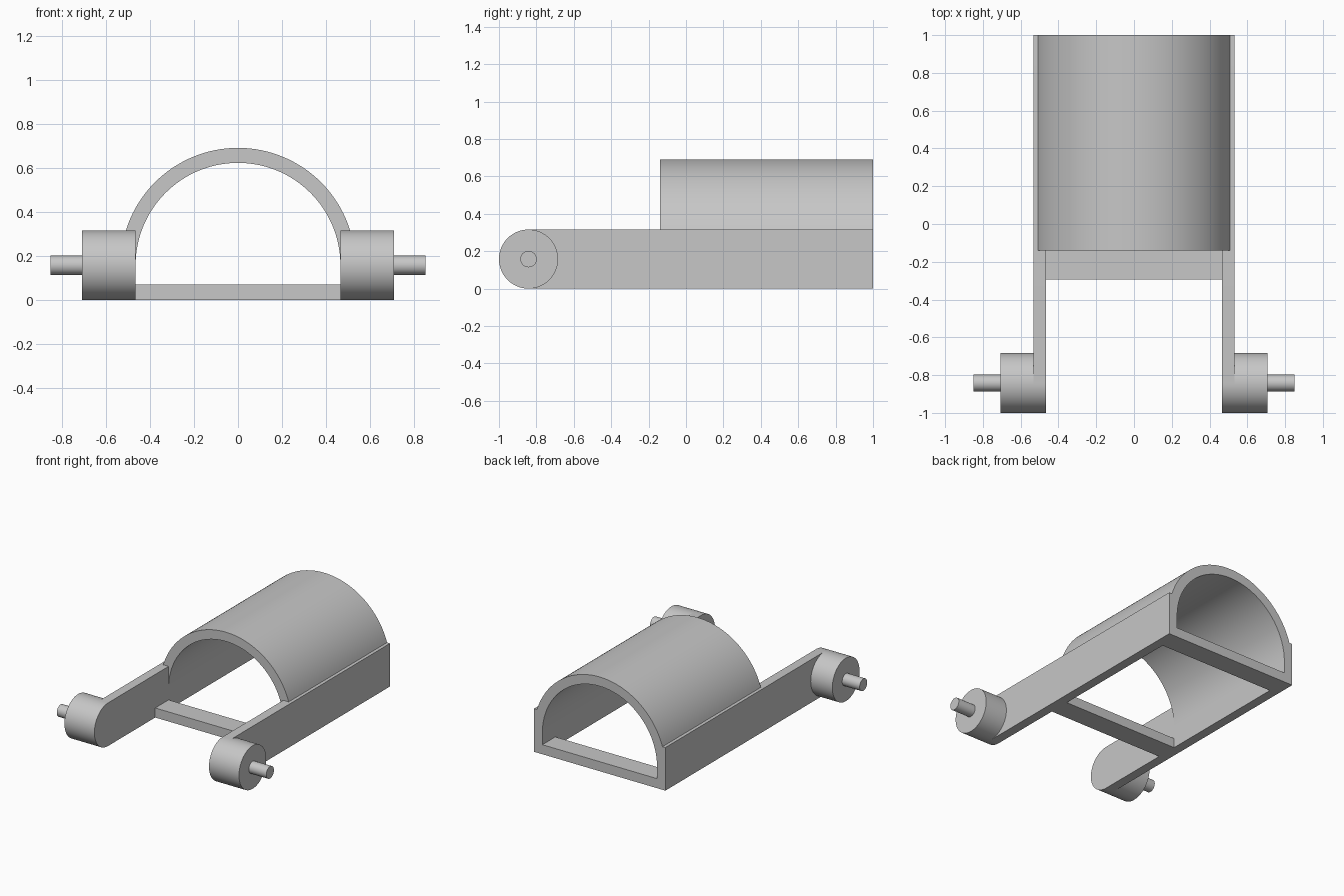
import bpy
import bmesh
from math import sin, cos, pi, asin, radians
from mathutils import Vector

cube = bpy.data.objects.get("Cube")
if cube:
    bpy.data.objects.remove(cube)

grey = bpy.data.materials.new("plain grey")
grey.use_nodes = True
colour = (0.57, 0.57, 0.57, 1)
grey.diffuse_color = colour
grey.node_tree.nodes["Principled BSDF"].inputs["Base Color"].default_value = colour

# Main dimensions
INNER, OUTER = 0.465, 0.533      # arm faces, also the arch radii
R = 0.158                        # boss radius, half the arm height
PIVOT_Y = -1 + R
BACK = 1.0
ARCH_FRONT = -0.14


def arc(cx, cy, r, start, end, steps):
    """Points along an arc, both ends included."""
    angles = [start + (end - start) * i / steps for i in range(steps + 1)]
    return [(cx + r * cos(a), cy + r * sin(a)) for a in angles]


def prism(name, profile, axis, low, high):
    """Extrude a closed profile along x (profile is y, z) or y (profile is x, z)."""
    def place(p, d):
        return Vector((d, p[0], p[1])) if axis == "x" else Vector((p[0], d, p[1]))

    bm = bmesh.new()
    face = bm.faces.new([bm.verts.new(place(p, low)) for p in profile])
    moved = bmesh.ops.extrude_face_region(bm, geom=[face], use_keep_orig=True)
    verts = [g for g in moved["geom"] if isinstance(g, bmesh.types.BMVert)]
    bmesh.ops.translate(bm, verts=verts, vec=place((0, 0), high - low))
    bmesh.ops.recalc_face_normals(bm, faces=bm.faces)
    mesh = bpy.data.meshes.new(name)
    bm.to_mesh(mesh)
    bm.free()
    mesh.materials.append(grey)
    ob = bpy.data.objects.new(name, mesh)
    bpy.context.collection.objects.link(ob)
    bpy.ops.object.select_all(action="DESELECT")
    ob.select_set(True)
    bpy.context.view_layer.objects.active = ob
    bpy.ops.object.shade_smooth_by_angle(angle=radians(30))
    return ob


# Side arms with a round front end, bosses and pins
arm = arc(PIVOT_Y, R, R, pi / 2, 3 * pi / 2, 32) + [(BACK, 0), (BACK, 2 * R)]
boss = arc(PIVOT_Y, R, R, 0, 2 * pi, 64)[:-1]
pin = arc(PIVOT_Y, R, 0.044, 0, 2 * pi, 32)[:-1]
for side, s in (("left", 1), ("right", -1)):
    for part, profile, a, b in (("arm", arm, INNER, OUTER),
                                ("boss", boss, OUTER, 0.708),
                                ("pin", pin, 0.708, 0.85)):
        low, high = sorted((s * a, s * b))
        prism(f"{side}_{part}", profile, "x", low, high)

# Arched cover, notched to sit on and inside the arms
foot = asin(R / OUTER)
cover = arc(0, R, OUTER, foot, pi - foot, 64)
cover += [(-INNER, 2 * R)]
cover += arc(0, R, INNER, pi, 0, 64)
cover += [(INNER, 2 * R)]
prism("arched_cover", cover, "y", ARCH_FRONT, BACK)

# Cross bars joining the arms
bar = [(-INNER, 0), (INNER, 0), (INNER, 0.07), (-INNER, 0.07)]
prism("front_cross_bar", bar, "y", -0.295, -0.14)
prism("rear_cross_bar", bar, "y", BACK - 0.15, BACK)
